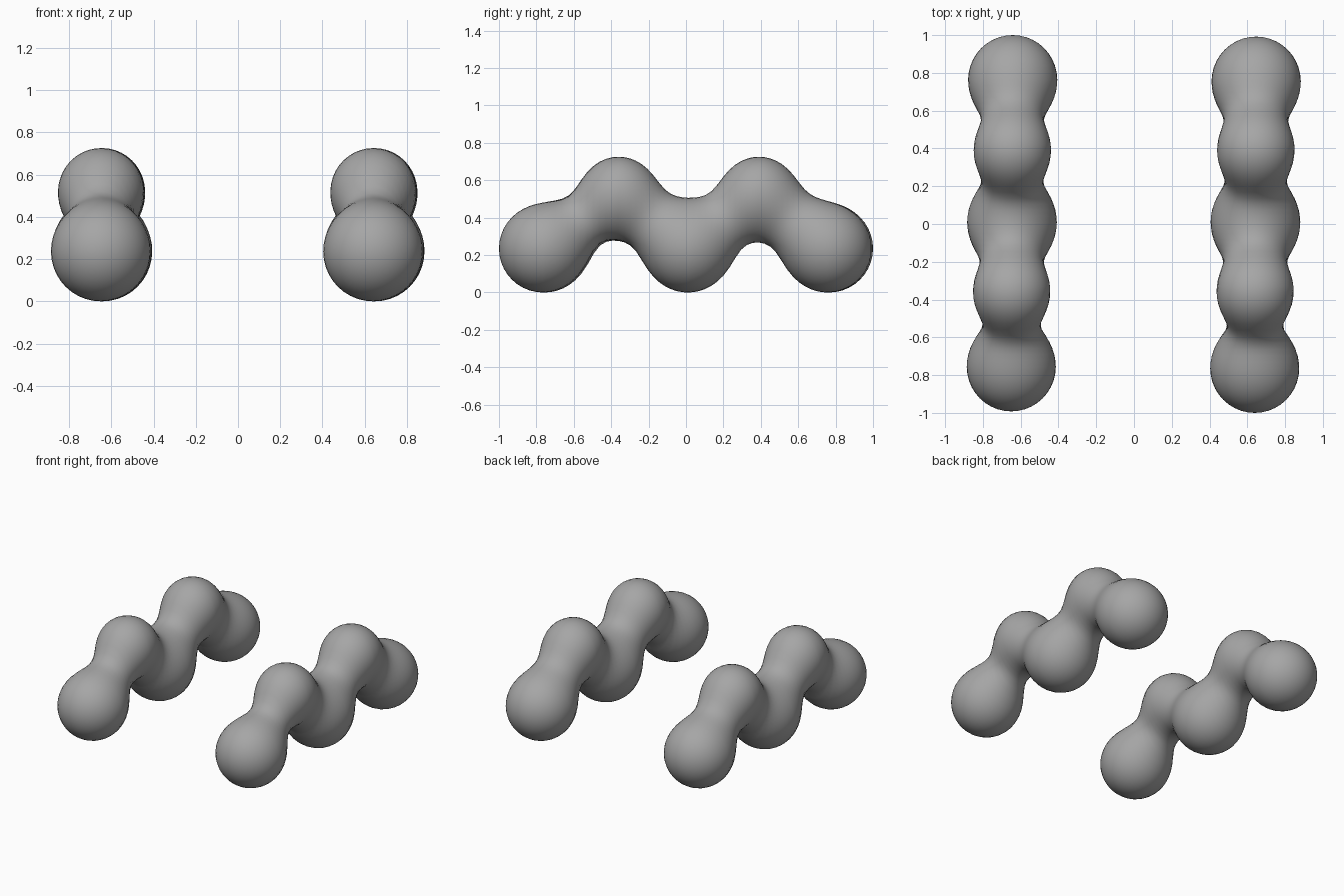
import bpy, bmesh, math
from mathutils import Vector

cube = bpy.data.objects.get("Cube")
if cube:
    bpy.data.objects.remove(cube, do_unlink=True)

grey = bpy.data.materials.new("plain_grey")
grey.use_nodes = True
color = (0.38, 0.38, 0.38, 1)
grey.diffuse_color = color
grey.node_tree.nodes["Principled BSDF"].inputs["Base Color"].default_value = color

LOW_R, HIGH_R = 0.235, 0.2
BLEND = 19      # higher values give tighter necks between the balls
SEGMENTS, STEPS, CAP_STEPS = 40, 12, 10


def field(p, balls):
    """Blended field of all balls; the skin lies where it equals one."""
    return sum(math.exp(-BLEND * ((p - c).length_squared - r * r)) for c, r in balls)


def skin_point(origin, direction, balls):
    """Bisect along a ray to find the skin."""
    near, far = 0.0, 0.45
    for _ in range(18):
        mid = (near + far) / 2
        if field(origin + direction * mid, balls) > 1:
            near = mid
        else:
            far = mid
    return origin + direction * near


def blended_chain(name, x, front_y, back_y):
    # Alternating low and high balls, front to back
    layout = [(front_y, 0.235, LOW_R), (-0.36, 0.525, HIGH_R), (0.01, 0.235, LOW_R),
              (0.39, 0.525, HIGH_R), (back_y, 0.235, LOW_R)]
    balls = [(Vector((x + 0.005 * y, y, z)), r) for y, z, r in layout]
    centers = [c for c, r in balls]

    # Ring stations: fanned front cap, upright body rings, fanned back cap
    fan = [math.pi / 2 * i / CAP_STEPS for i in range(1, CAP_STEPS)]
    stations = [(centers[0], -tilt) for tilt in reversed(fan)]
    for a, b in zip(centers, centers[1:]):
        stations += [(a.lerp(b, i / STEPS), 0) for i in range(STEPS)]
    stations.append((centers[-1], 0))
    stations += [(centers[-1], tilt) for tilt in fan]

    bm = bmesh.new()
    rings = []
    for origin, tilt in stations:
        ring = []
        for i in range(SEGMENTS):
            turn = math.tau * i / SEGMENTS
            ray = Vector((math.cos(turn) * math.cos(tilt), math.sin(tilt),
                          math.sin(turn) * math.cos(tilt)))
            ring.append(bm.verts.new(skin_point(origin, ray, balls)))
        rings.append(ring)

    # Skin between rings, then close both ends
    for a, b in zip(rings, rings[1:]):
        for i in range(SEGMENTS):
            j = (i + 1) % SEGMENTS
            bm.faces.new((a[i], a[j], b[j], b[i]))
    for ring, center, side in ((rings[0], centers[0], -1), (rings[-1], centers[-1], 1)):
        pole = bm.verts.new(skin_point(center, Vector((0, side, 0)), balls))
        for i in range(SEGMENTS):
            bm.faces.new((ring[i], ring[(i + 1) % SEGMENTS], pole))
    bmesh.ops.recalc_face_normals(bm, faces=bm.faces)
    for f in bm.faces:
        f.smooth = True

    mesh = bpy.data.meshes.new(name)
    bm.to_mesh(mesh)
    bm.free()
    mesh.materials.append(grey)
    bpy.context.collection.objects.link(bpy.data.objects.new(name, mesh))


blended_chain("left_ball_chain", 0.643, -0.765, 0.757)
blended_chain("right_ball_chain", -0.646, -0.757, 0.765)
